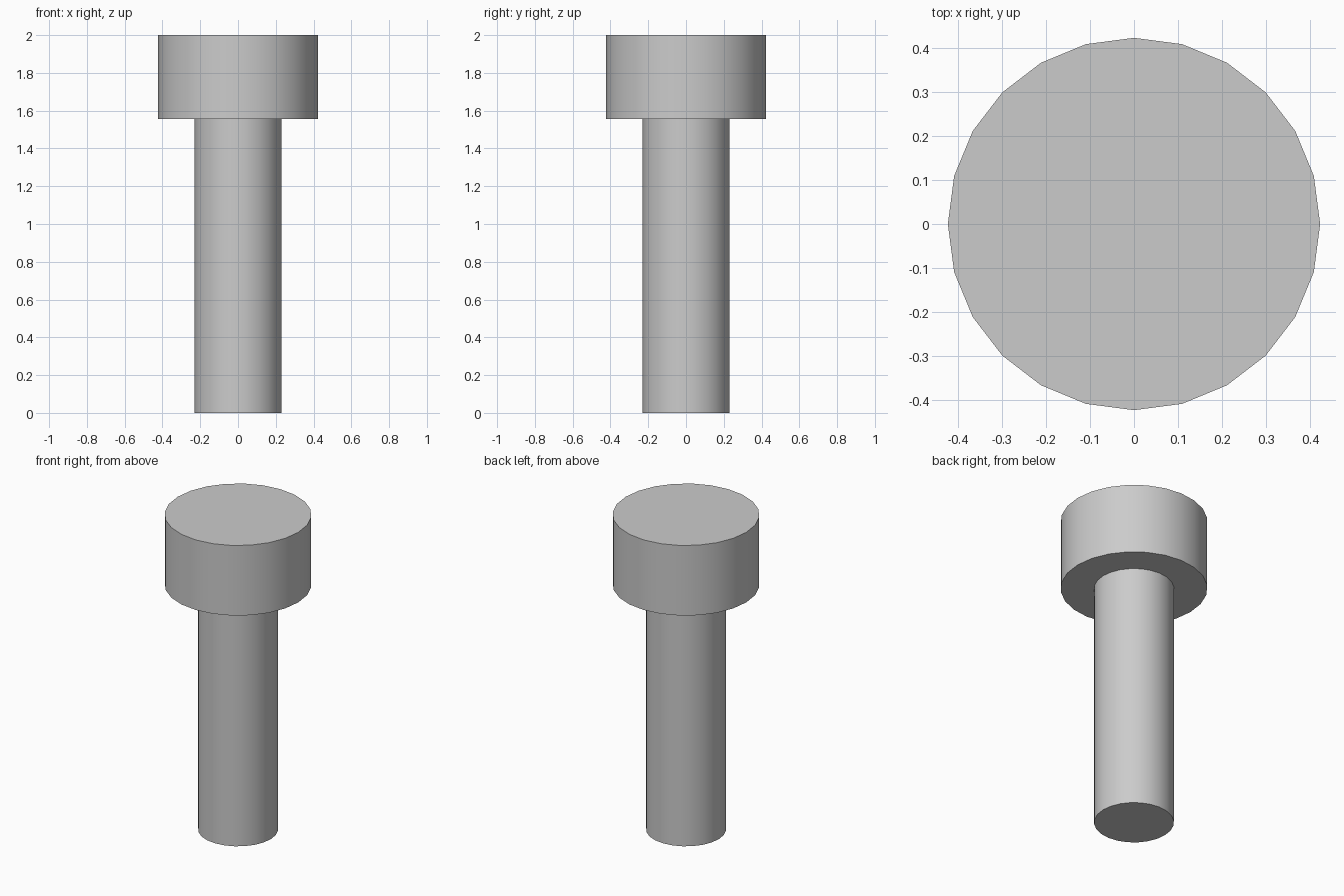
import bpy
import math

cube = bpy.data.objects.get("Cube")
if cube:
    bpy.data.objects.remove(cube, do_unlink=True)

# Single grey metal
steel = bpy.data.materials.new("grey_steel")
steel.use_nodes = True
colour = (0.60, 0.60, 0.60, 1.0)
steel.diffuse_color = colour
steel.node_tree.nodes["Principled BSDF"].inputs["Base Color"].default_value = colour

SIDES = 24
HEAD_BASE = 1.555


def cylinder(name, radius, bottom, top):
    """Upright capped cylinder with smooth sides and sharp rims."""
    bpy.ops.mesh.primitive_cylinder_add(
        vertices=SIDES, radius=radius, depth=top - bottom,
        location=(0, 0, (bottom + top) / 2))
    part = bpy.context.object
    part.name = name
    part.data.materials.append(steel)
    bpy.ops.object.shade_smooth_by_angle(angle=math.radians(30))
    return part


# Plain shank below a wide cylindrical head
cylinder("shank", 0.23, 0.0, HEAD_BASE)
cylinder("head", 0.423, HEAD_BASE, 2.0)
